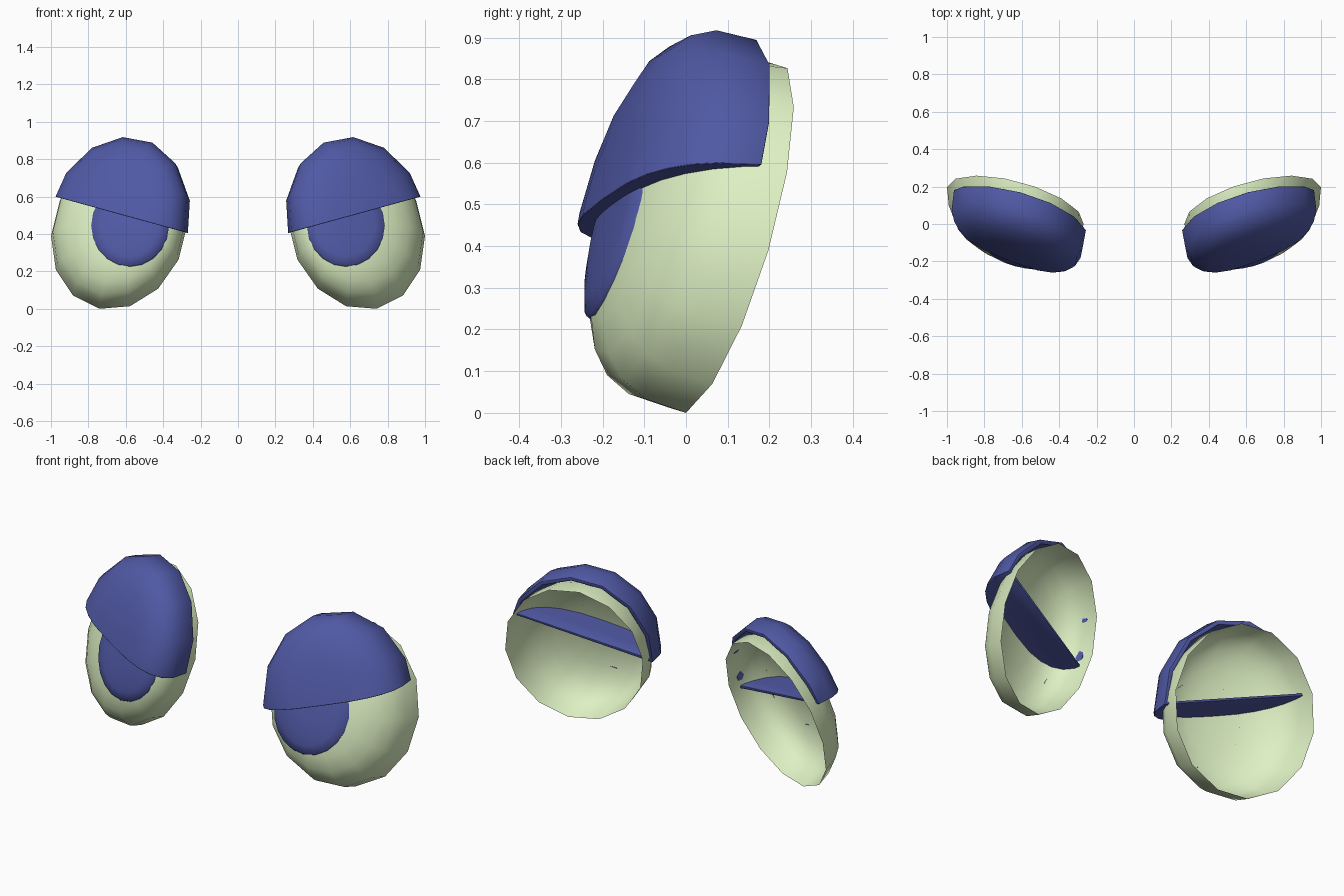
import bpy, bmesh, math
from mathutils import Vector, Matrix

if "Cube" in bpy.data.objects:
    bpy.data.objects.remove(bpy.data.objects["Cube"])

# Right eye: rim centre, two rim half-axes, and the axis towards the pole
C = Vector((0.635, 0.10, 0.42))
W = Vector((0.105, -0.10, -0.42))
U = Vector((0.35, 0.123, 0.065))
D = Vector((0.0, -0.27, 0.06))
SEG, RINGS = 14, 6
FULL = 0.75  # below 1 makes the dome fuller than an ellipsoid


def material(name, rgb):
    m = bpy.data.materials.new(name)
    m.diffuse_color = (*rgb, 1)
    m.use_nodes = True
    m.node_tree.nodes["Principled BSDF"].inputs["Base Color"].default_value = m.diffuse_color
    return m


pale = material("pale_green", (0.73, 0.88, 0.55))
blue = material("blue", (0.08, 0.10, 0.376))


def dome(centre, w, u, d, phase=0.0, full=FULL):
    """Open, slightly boxy dome from the rim to the pole."""
    bm = bmesh.new()
    rings = []
    for j in range(RINGS):
        lat = math.pi / 2 * j / RINGS
        r, h = math.cos(lat) ** full, math.sin(lat) ** full
        ring = []
        for i in range(SEG):
            a = 2 * math.pi * (i + phase) / SEG
            ring.append(bm.verts.new(centre + (w * math.cos(a) + u * math.sin(a)) * r + d * h))
        rings.append(ring)
    pole = bm.verts.new(centre + d)
    for i in range(SEG):
        k = (i + 1) % SEG
        for r, s in zip(rings, rings[1:]):
            bm.faces.new((r[i], r[k], s[k], s[i]))
        bm.faces.new((rings[-1][i], rings[-1][k], pole))
    return bm


def finish(bm, name, mat, thickness=0.0):
    me = bpy.data.meshes.new(name)
    bm.to_mesh(me)
    bm.free()
    ob = bpy.data.objects.new(name, me)
    bpy.context.collection.objects.link(ob)
    me.materials.append(mat)
    if thickness:
        s = ob.modifiers.new("Solidify", 'SOLIDIFY')
        s.thickness, s.offset = thickness, -1
        b = ob.modifiers.new("Bevel", 'BEVEL')
        b.width, b.segments, b.limit_method = 0.015, 2, 'ANGLE'
        b.angle_limit = math.radians(60)
    ob.modifiers.new("Mirror", 'MIRROR').use_mirror_merge = False
    bpy.ops.object.select_all(action='DESELECT')
    ob.select_set(True)
    bpy.context.view_layer.objects.active = ob
    bpy.ops.object.shade_smooth_by_angle(angle=math.radians(60))
    return ob


# Eyeball shells, open at the back
finish(dome(C, W, U, D), "eyeball", pale)

# Irises: a disc projected from the front onto the eyeball
inv = Matrix((U, W, D)).transposed().inverted()


def on_eye(x, z, scale):
    o, v = inv @ Vector((x - C.x, 0, z - C.z)), inv @ Vector((0, 1, 0))
    near, far = -0.8, (0.02 - o.z) / v.z
    for _ in range(40):
        t = (near + far) / 2
        q = (o + v * t) / scale
        if math.hypot(q.x, q.y) ** (2 / FULL) + abs(q.z) ** (2 / FULL) > 1:
            near = t
        else:
            far = t
    return Vector((x, C.y + far, z))


bm = bmesh.new()
rings = []
for r, s in ((1.0, 0.995), (0.97, 1.02), (0.75, 1.025), (0.5, 1.025), (0.25, 1.025)):
    rings.append([bm.verts.new(on_eye(0.577 + 0.208 * r * math.cos(2 * math.pi * i / 20),
                                      0.445 + 0.22 * r * math.sin(2 * math.pi * i / 20), s))
                  for i in range(20)])
for r, s in zip(rings, rings[1:]):
    for i in range(20):
        k = (i + 1) % 20
        bm.faces.new((r[i], r[k], s[k], s[i]))
bm.faces.new(rings[-1])
finish(bm, "iris", blue)

# Eyelids: a larger dome cut by a sloping plane, floored across the cut
bm = dome(C + Vector((0.0, -0.062, 0.025)), W * 1.06, U * 1.045,
          Vector((0.02, -0.235, 0.085)), 0.5, 0.68)
cut = bmesh.ops.bisect_plane(bm, geom=bm.verts[:] + bm.edges[:] + bm.faces[:],
                             plane_co=(0.27, 0, 0.405), plane_no=(-0.275, 0, 1), clear_inner=True)
arc = [g for g in cut["geom_cut"] if isinstance(g, bmesh.types.BMVert)]
mid = sum((v.co for v in arc), Vector()) / len(arc)
arc.sort(key=lambda v: math.atan2(v.co.x - mid.x, v.co.y - mid.y))
bm.faces.new(arc)
bmesh.ops.recalc_face_normals(bm, faces=bm.faces[:])
finish(bm, "eyelid", blue, 0.022)
